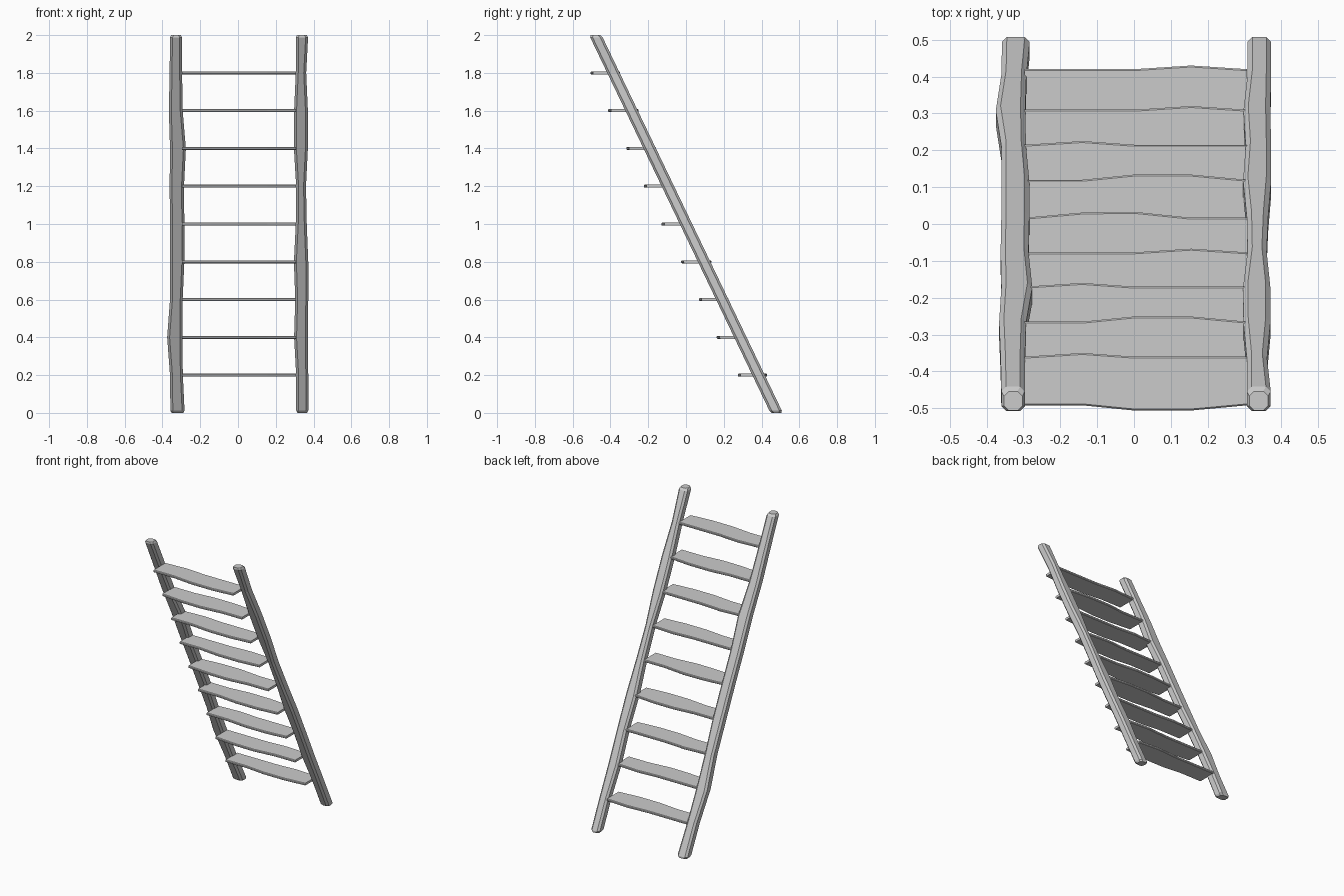
import bpy, bmesh

if "Cube" in bpy.data.objects:
    bpy.data.objects.remove(bpy.data.objects["Cube"])

SLOPE = 0.48  # rails lean from y=+0.48 at the ground to y=-0.48 at the top


def centre_y(z):
    return SLOPE * (1 - z)


def loft(name, rings):
    """Skin a list of equal-length vertex rings and cap both ends."""
    bm = bmesh.new()
    vs = [[bm.verts.new(p) for p in ring] for ring in rings]
    n = len(vs[0])
    for a, b in zip(vs, vs[1:]):
        for i in range(n):
            j = (i + 1) % n
            bm.faces.new((a[i], a[j], b[j], b[i]))
    bm.faces.new(vs[0][::-1])
    bm.faces.new(vs[-1])
    bmesh.ops.recalc_face_normals(bm, faces=bm.faces)
    me = bpy.data.meshes.new(name)
    bm.to_mesh(me)
    bm.free()
    ob = bpy.data.objects.new(name, me)
    bpy.context.collection.objects.link(ob)
    return ob


# Rails: hewn poles with chamfered corners; stations are (z, left x, right x)
def rail(name, stations):
    def ring(z, x0, x1, inset=0.0):
        cy, d, c = centre_y(z), 0.033 - inset, 0.013
        x0, x1 = x0 + inset, x1 - inset
        return [(x, cy + y, z) for x, y in (
            (x0 + c, -d), (x1 - c, -d), (x1, -d + c), (x1, d - c),
            (x1 - c, d), (x0 + c, d), (x0, d - c), (x0, -d + c))]
    z, a, b = stations[0]
    rings = [ring(0, a, b, 0.007), ring(0.012, a, b)]
    rings += [ring(*s) for s in stations[1:-1]]
    z, a, b = stations[-1]
    rings += [ring(1.988, a, b), ring(2, a, b, 0.007)]
    return loft(name, rings)


rail("left_rail", [
    (0, -0.358, -0.283), (0.2, -0.36, -0.292), (0.4, -0.375, -0.295),
    (0.6, -0.36, -0.293), (0.8, -0.36, -0.284), (1.0, -0.36, -0.284),
    (1.2, -0.362, -0.286), (1.4, -0.36, -0.276), (1.6, -0.366, -0.293),
    (1.8, -0.362, -0.296), (2, -0.36, -0.296)])
rail("right_rail", [
    (0, 0.308, 0.372), (0.2, 0.308, 0.372), (0.4, 0.297, 0.37),
    (0.6, 0.303, 0.372), (0.8, 0.296, 0.372), (1.0, 0.306, 0.364),
    (1.2, 0.308, 0.36), (1.4, 0.296, 0.37), (1.6, 0.297, 0.37),
    (1.8, 0.306, 0.361), (2, 0.306, 0.371)])

# Treads: thin planks, back edge y plus wavy back and front edges
XS = (-0.297, -0.14, 0.0, 0.155, 0.307)
BACK = (0.42, 0.31, 0.215, 0.12, 0.017, -0.077, -0.17, -0.265, -0.36)
WAVE_A = (0, 0, 0, 0.01, 0)
WAVE_B = (0, 0.01, 0, 0, 0)
WAVE_C = (0, 0, 0.014, 0.014, 0)
WAVE_D = (0, 0.014, 0.016, 0, 0)
BACK_WAVES = (WAVE_A, WAVE_A, WAVE_B, WAVE_C, WAVE_D, WAVE_A, WAVE_B, WAVE_C, WAVE_B)
FRONT_WAVES = (WAVE_C, WAVE_D, WAVE_C)

for i, back in enumerate(BACK):
    z, h, c = 0.2 * (i + 1), 0.008, 0.004
    rings = []
    for x, wb, wf in zip(XS, BACK_WAVES[i], FRONT_WAVES[(i + 3) % 3 if i < 8 else 0]):
        b, f = back + wb, back - 0.132 - wf
        rings.append([(x, y, z + dz) for y, dz in (
            (f, -h + c), (f + c, -h), (b - c, -h), (b, -h + c),
            (b, h - c), (b - c, h), (f + c, h), (f, h - c))])
    loft(f"tread_{i + 1}", rings)
